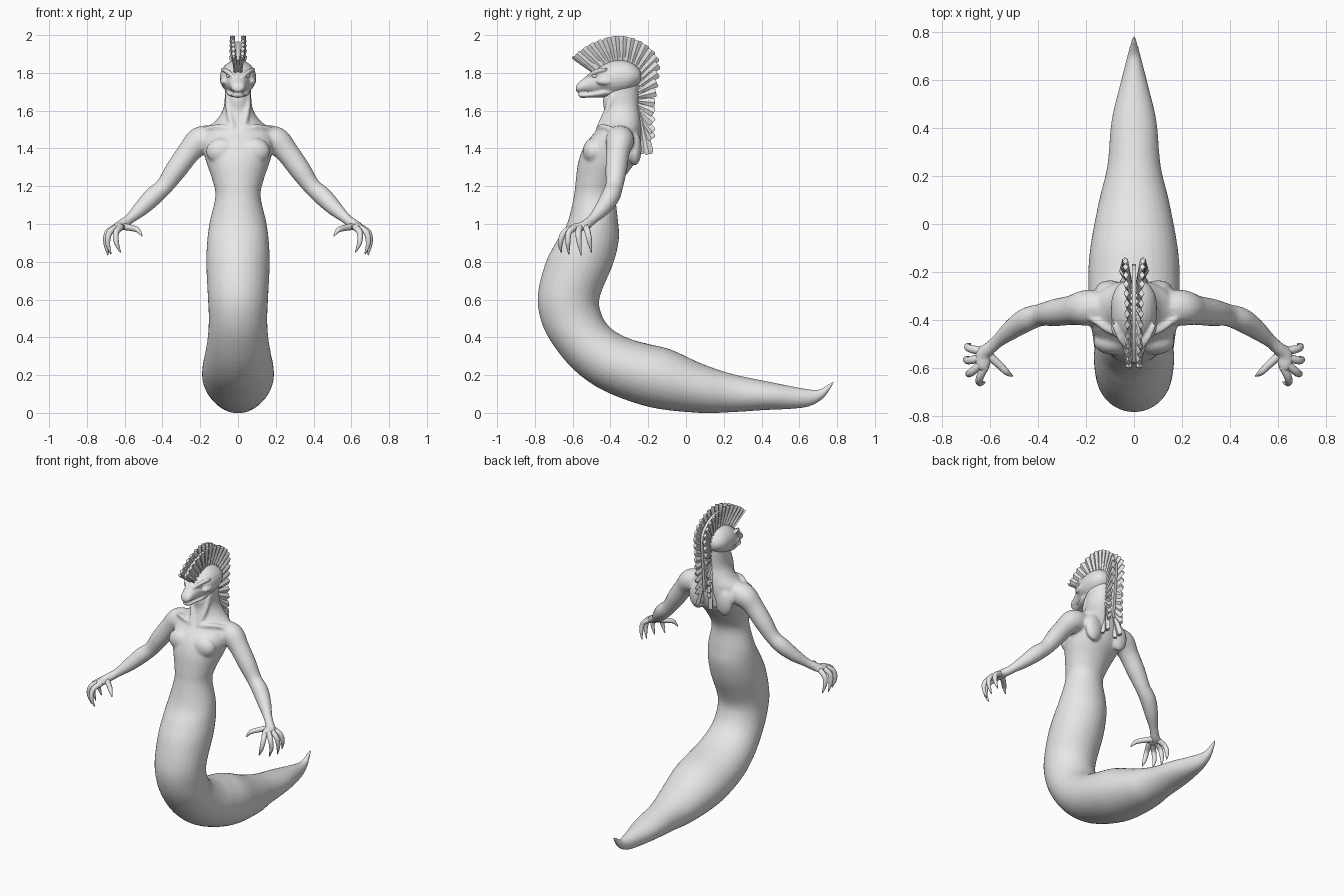
import bpy, bmesh, math
from mathutils import Vector, Matrix

cube = bpy.data.objects.get("Cube")
if cube:
    bpy.data.objects.remove(cube, do_unlink=True)

grey = bpy.data.materials.new("plain_grey")
grey.use_nodes = True
grey.diffuse_color = (0.8, 0.8, 0.8, 1)
grey.node_tree.nodes["Principled BSDF"].inputs["Base Color"].default_value = grey.diffuse_color


def spline(points, steps):
    """Catmull-Rom resampling of tuples of any length."""
    pts = [Vector(p) for p in points]
    pts = [pts[0]] + pts + [pts[-1]]
    out = []
    for a, b, c, d in zip(pts, pts[1:], pts[2:], pts[3:]):
        for i in range(steps):
            t = i / steps
            out.append((b * 2 + (c - a) * t + (a * 2 - b * 5 + c * 4 - d) * t ** 2
                        + (b * 3 - a - c * 3 + d) * t ** 3) / 2)
    return out + [pts[-1]]


def loft(bm, rings):
    """Skin a closed solid over a series of rings."""
    loops = [[bm.verts.new(p) for p in ring] for ring in rings]
    for low, high in zip(loops, loops[1:]):
        for i in range(len(low)):
            bm.faces.new((low[i - 1], low[i], high[i], high[i - 1]))
    bm.faces.new(loops[0])
    bm.faces.new(loops[-1])


def oval(centre, u, v, count=24):
    angles = [math.tau * i / count for i in range(count)]
    return [centre + u * math.cos(a) + v * math.sin(a) for a in angles]


def tube(bm, points, side=1, steps=5, count=12):
    """Round tube through (x, y, z, radius) points, mirrored by side."""
    path = spline([(p[0] * side, *p[1:]) for p in points], steps)
    rings = []
    for i, p in enumerate(path):
        ahead = (path[min(i + 1, len(path) - 1)] - path[max(i - 1, 0)]).xyz
        u = ahead.cross(Vector((0, 1, 0))).normalized()
        v = ahead.cross(u).normalized()
        rings.append(oval(p.xyz, u * p.w, v * p.w, count))
    loft(bm, rings)


def ball(bm, place, size, side=1):
    spot = Vector((place[0] * side, place[1], place[2]))
    matrix = Matrix.Translation(spot) @ Matrix.Diagonal((*size, 1))
    bmesh.ops.create_uvsphere(bm, u_segments=20, v_segments=12, radius=1, matrix=matrix)


def finish(name, bm, smooth=True):
    bmesh.ops.recalc_face_normals(bm, faces=bm.faces)
    mesh = bpy.data.meshes.new(name)
    bm.to_mesh(mesh)
    bm.free()
    mesh.materials.append(grey)
    for face in mesh.polygons:
        face.use_smooth = smooth
    obj = bpy.data.objects.new(name, mesh)
    bpy.context.collection.objects.link(obj)
    return obj


def fuse(obj, voxel, rounds):
    """Blend overlapping solids into one skin."""
    remesh = obj.modifiers.new("Blend", 'REMESH')
    remesh.mode = 'VOXEL'
    remesh.voxel_size = voxel
    remesh.use_smooth_shade = True
    soften = obj.modifiers.new("Soften", 'SMOOTH')
    soften.factor = 0.5
    soften.iterations = rounds


# Neck, torso and tail: front y, front z, back y, back z, half width
SPINE = [
    (-.42, 1.74, -.25, 1.78, .07), (-.44, 1.66, -.25, 1.7, .07),
    (-.435, 1.6, -.25, 1.62, .078), (-.45, 1.54, -.24, 1.56, .115),
    (-.48, 1.49, -.235, 1.5, .175), (-.535, 1.42, -.235, 1.43, .19),
    (-.57, 1.33, -.26, 1.34, .17), (-.585, 1.22, -.33, 1.24, .135),
    (-.595, 1.14, -.37, 1.15, .12), (-.63, 1, -.36, 1.02, .15),
    (-.69, .9, -.355, .92, .163), (-.745, .79, -.385, .79, .168),
    (-.785, .62, -.455, .62, .16), (-.765, .48, -.45, .53, .155),
    (-.7, .355, -.4, .45, .16), (-.585, .22, -.305, .395, .175),
    (-.43, .115, -.2, .365, .188), (-.19, .03, -.08, .335, .187),
    (.07, 0, .09, .258, .15), (.23, .003, .25, .205, .112),
    (.42, .015, .44, .165, .094), (.57, .022, .58, .137, .06),
    (.66, .037, .67, .123, .037), (.73, .08, .715, .128, .023),
    (.788, .163, .778, .17, .007)]
body = bmesh.new()
rings = []
for fy, fz, by, bz, half in spline(SPINE, 5):
    front, back = Vector((0, fy, fz)), Vector((0, by, bz))
    rings.append(oval((front + back) / 2, Vector((half, 0, 0)), (front - back) / 2, 32))
loft(body, rings)

# Arms, palms and muscle forms
ARM = [(.12, -.35, 1.45, .07), (.2, -.35, 1.44, .075), (.26, -.36, 1.38, .062),
       (.33, -.37, 1.285, .057), (.39, -.38, 1.2, .047), (.45, -.4, 1.145, .05),
       (.51, -.44, 1.085, .042), (.57, -.49, 1.03, .028), (.61, -.525, 1, .028),
       (.64, -.55, .985, .024)]
COLLARBONE = [(.025, -.465, 1.495, .015), (.1, -.445, 1.515, .015), (.18, -.39, 1.5, .015)]
TENDON = [(.055, -.39, 1.68, .015), (.05, -.42, 1.6, .016), (.025, -.465, 1.5, .015)]
for side in (-1, 1):
    tube(body, ARM, side, 6, 20)
    tube(body, COLLARBONE, side)
    tube(body, TENDON, side)
    ball(body, (.63, -.56, .985), (.035, .058, .022), side)
    ball(body, (.085, -.492, 1.385), (.085, .055, .07), side)
    ball(body, (.1, -.27, 1.4), (.06, .035, .09), side)
fuse(finish("body_and_arms", body), .009, 5)

# Head: y, bottom z, top z, half width
SKULL = [(-.583, 1.705, 1.725, .014), (-.57, 1.697, 1.748, .034), (-.53, 1.695, 1.78, .044),
         (-.48, 1.69, 1.815, .06), (-.43, 1.69, 1.848, .086), (-.37, 1.68, 1.868, .096),
         (-.3, 1.7, 1.86, .09), (-.25, 1.74, 1.825, .06), (-.237, 1.77, 1.795, .02)]
JAW = [(-.57, 1.68, 1.69, .012), (-.555, 1.668, 1.694, .03), (-.5, 1.67, 1.697, .042),
       (-.44, 1.67, 1.72, .062), (-.36, 1.68, 1.74, .06)]
head = bmesh.new()
for profile in (SKULL, JAW):
    loft(head, [oval(Vector((0, y, (low + top) / 2)), Vector((half, 0, 0)),
                     Vector((0, 0, (top - low) / 2)))
                for y, low, top, half in spline(profile, 4)])
BROW = [(.022, -.525, 1.777, .008), (.055, -.48, 1.805, .013), (.085, -.42, 1.822, .008)]
for side in (-1, 1):
    tube(head, BROW, side)
    ball(head, (.07, -.425, 1.755), (.026, .05, .022), side)
fuse(finish("head", head), .006, 2)

# Eyes
eyes = bmesh.new()
for side in (-1, 1):
    ball(eyes, (.051, -.483, 1.783), (.01, .016, .009), side)
finish("eyes", eyes)

# Clawed fingers and thumbs
FINGERS = {
    "index": [(.62, -.59, .983), (.645, -.645, .955), (.643, -.665, .9), (.622, -.66, .85)],
    "middle": [(.64, -.585, .983), (.68, -.62, .955), (.69, -.625, .9), (.672, -.62, .84)],
    "ring": [(.645, -.56, .983), (.69, -.57, .955), (.7, -.565, .9), (.688, -.555, .835)],
    "little": [(.64, -.53, .983), (.685, -.52, .955), (.695, -.51, .905), (.683, -.5, .85)],
    "thumb": [(.61, -.545, .987), (.56, -.59, .978), (.53, -.62, .967), (.507, -.635, .935)]}
for name, joints in FINGERS.items():
    for side, label in ((1, "left"), (-1, "right")):
        digit = bmesh.new()
        tube(digit, [(*p, r) for p, r in zip(joints, (.018, .016, .013, .003))], side)
        finish(f"{label}_{name}_finger", digit)

# Crest of two splayed rows of flat quills, running down the nape
ROOTS = [(-.49, 1.8), (-.42, 1.84), (-.36, 1.855), (-.29, 1.845), (-.25, 1.79),
         (-.25, 1.7), (-.255, 1.63), (-.26, 1.58)]
TIPS = [(-.6, 1.885), (-.51, 1.95), (-.375, 1.995), (-.25, 1.97), (-.155, 1.885),
        (-.155, 1.75), (-.17, 1.59), (-.18, 1.45)]
roots, tips = spline(ROOTS, 3), spline(TIPS, 3)


def quill(bm, root, tip, base_x, tip_x, width, thick):
    a, b = Vector((base_x, *root)), Vector((tip_x, *tip))
    across = Vector((0, a.z - b.z, b.y - a.y)).normalized()
    out = Vector((1, 0, 0))
    rings = []
    for t, w in ((0, .35), (.5, .75), (.93, 1), (1, .7)):
        u, v = across * width * w, out * thick * (.6 + t * .4)
        c = a.lerp(b, t)
        rings.append([c + u, c + v, c - u, c - v])
    loft(bm, rings)


crest = bmesh.new()
for side in (-1, 1):
    for i, (root, tip) in enumerate(zip(roots, tips)):
        t = i / (len(roots) - 1)
        slim = .4 if i == 0 else 1
        quill(crest, root, tip, side * .014, side * (.022 + .025 * t), .025 * slim, .012)
    # Long hanging strands at the end of the crest
    for tip in ((-.195, 1.37), (-.245, 1.37)):
        quill(crest, (-.25, 1.62), tip, side * .014, side * .05, .026, .014)
finish("crest_quills", crest, False)

# Thin web closing the gaps between quills
web = bmesh.new()
rings = []
for root, tip in zip(roots, tips):
    a, b = Vector((0, *root)), Vector((0, *root.lerp(tip, .8)))
    out = Vector((.009, 0, 0))
    rings.append([a + out, b + out, b - out, a - out])
loft(web, rings)
finish("crest_web", web, False)
